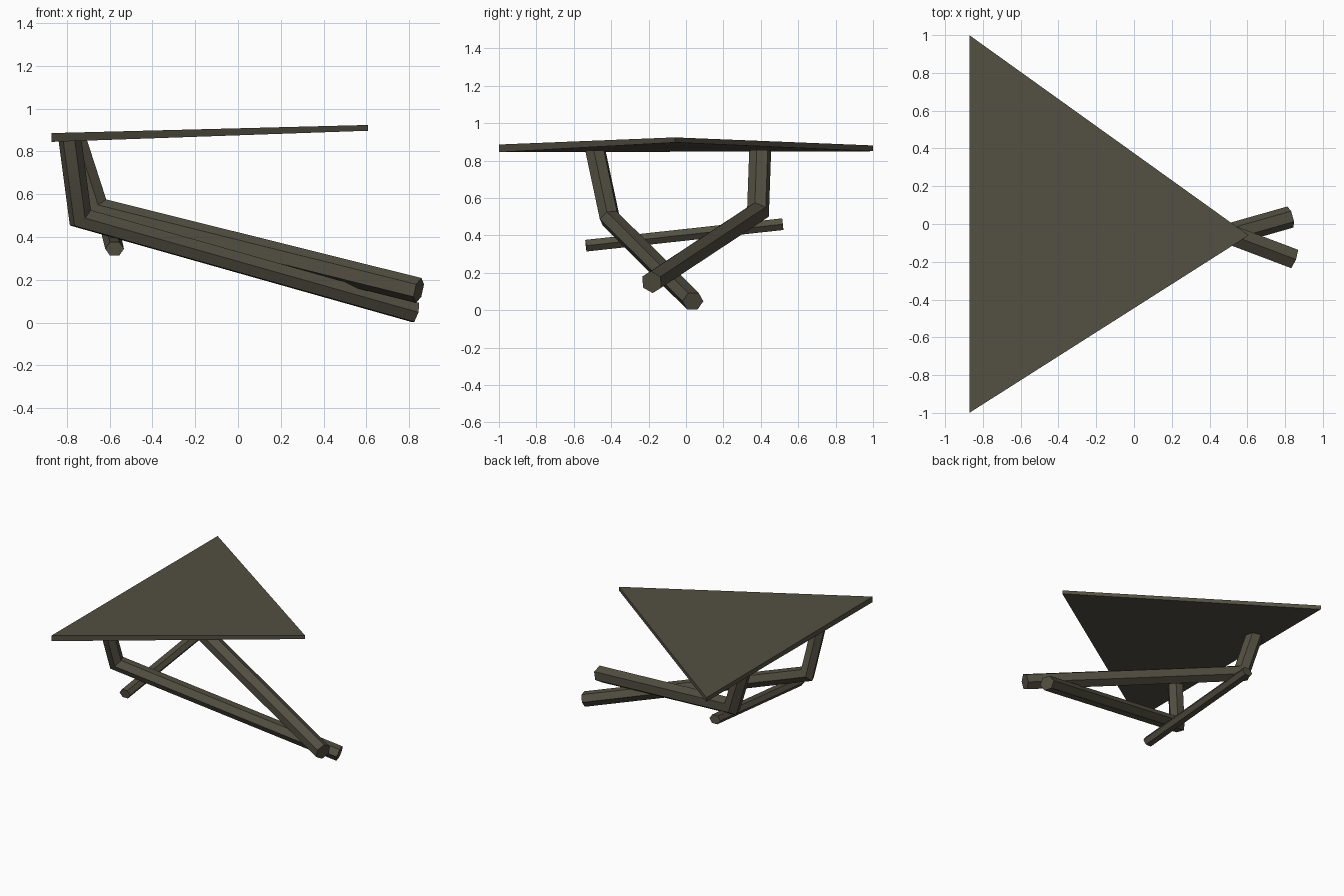
import bpy, bmesh, math
from mathutils import Vector

if "Cube" in bpy.data.objects:
    bpy.data.objects.remove(bpy.data.objects["Cube"])

wood = bpy.data.materials.new("dark olive brown")
wood.diffuse_color = (0.086, 0.078, 0.054, 1)
wood.use_nodes = True
wood.node_tree.nodes["Principled BSDF"].inputs["Base Color"].default_value = wood.diffuse_color


def finish(name, bm):
    bmesh.ops.recalc_face_normals(bm, faces=bm.faces[:])
    me = bpy.data.meshes.new(name)
    bm.to_mesh(me)
    bm.free()
    me.materials.append(wood)
    ob = bpy.data.objects.new(name, me)
    bpy.context.collection.objects.link(ob)
    bpy.context.view_layer.objects.active = ob
    ob.select_set(True)
    bpy.ops.object.shade_smooth_by_angle(angle=math.radians(35))
    ob.select_set(False)


def slide(points, direction, co, normal):
    """Move points along a direction onto a plane."""
    return [p + direction * ((co - p).dot(normal) / direction.dot(normal)) for p in points]


def beam(name, path, ru, rv, phase=0.0, level_top=False):
    """Six-sided beam along a path (foot first), mitred at each bend."""
    pts = [Vector(p) for p in path]
    dirs = [(b - a).normalized() for a, b in zip(pts, pts[1:])]
    u = dirs[0].cross(Vector((0, 0, 1))).normalized()
    v = dirs[0].cross(u)
    ring = [pts[0] + u * ru * math.cos(a) + v * rv * math.sin(a)
            for a in (phase + i * math.pi / 3 for i in range(6))]
    rings = [ring]
    for i, d in enumerate(dirs):
        if i + 1 < len(dirs):
            normal = (d + dirs[i + 1]).normalized()
        else:
            normal = Vector((0, 0, 1)) if level_top else d
        ring = slide(ring, d, pts[i + 1], normal)
        rings.append(ring)
    bm = bmesh.new()
    loops = [[bm.verts.new(p) for p in r] for r in rings]
    for a, b in zip(loops, loops[1:]):
        for i in range(6):
            j = (i + 1) % 6
            bm.faces.new((a[i], a[j], b[j], b[i]))
    bm.faces.new(loops[0])
    bm.faces.new(loops[-1])
    finish(name, bm)


# Triangular top, slightly thinner and higher at its point
bm = bmesh.new()
corners = [(-0.872, -1.0, 0.845, 0.886), (0.607, -0.06, 0.897, 0.924), (-0.872, 1.0, 0.85, 0.881)]
low = [bm.verts.new((x, y, z)) for x, y, z, t in corners]
high = [bm.verts.new((x, y, t)) for x, y, z, t in corners]
bm.faces.new(low)
bm.faces.new(high)
for i in range(3):
    j = (i + 1) % 3
    bm.faces.new((low[i], low[j], high[j], high[i]))
finish("table_top", bm)

# Two bent legs that cross near their feet
beam("front_leg", [(0.828, 0.037, 0.048), (-0.737, -0.407, 0.49), (-0.787, -0.487, 0.865)],
     0.058, 0.053, 0.0, True)
beam("back_leg", [(0.845, -0.183, 0.15), (-0.66, 0.385, 0.525), (-0.77, 0.397, 0.865)],
     0.06, 0.06, math.pi / 6, True)

# Cross bar under the knees
beam("cross_bar", [(-0.577, -0.535, 0.345), (-0.605, 0.517, 0.46)], 0.044, 0.036)
